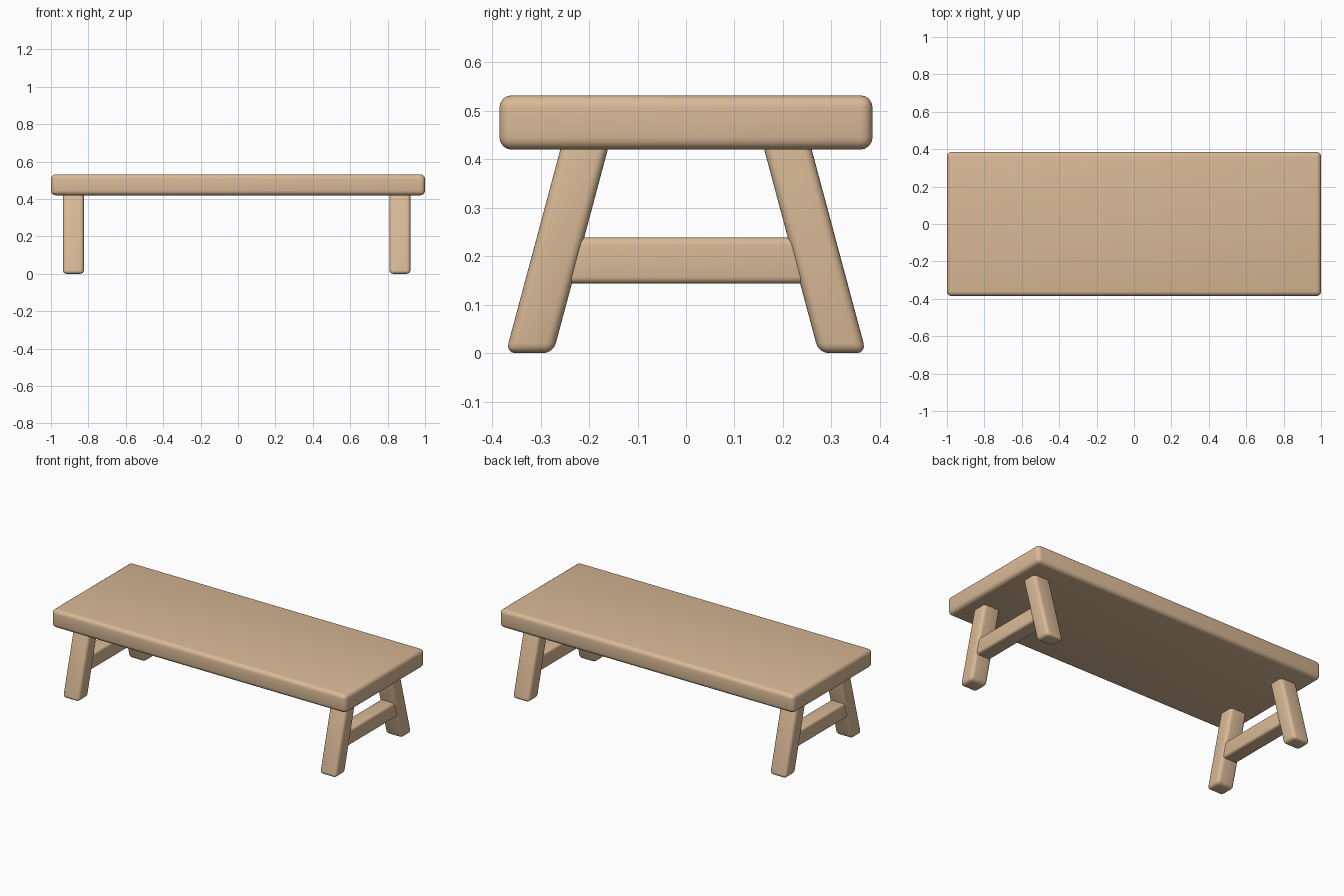
import bpy, bmesh, math
from mathutils import Matrix

if "Cube" in bpy.data.objects:
    bpy.data.objects.remove(bpy.data.objects["Cube"])

wood = bpy.data.materials.new("light wood")
wood.diffuse_color = (0.69, 0.485, 0.305, 1)
wood.use_nodes = True
wood.node_tree.nodes["Principled BSDF"].inputs["Base Color"].default_value = wood.diffuse_color


def rounded_box(name, centre, size, radius, slant=0.0):
    """Box with rounded edges; slant shifts y per unit of z."""
    bm = bmesh.new()
    bmesh.ops.create_cube(bm, size=1, matrix=Matrix.Diagonal((*size, 1)))
    bmesh.ops.bevel(bm, geom=bm.edges[:], offset=radius, segments=4,
                    profile=0.5, affect='EDGES')
    for v in bm.verts:
        v.co.y += slant * v.co.z
    mesh = bpy.data.meshes.new(name)
    bm.to_mesh(mesh)
    bm.free()
    mesh.materials.append(wood)
    ob = bpy.data.objects.new(name, mesh)
    ob.location = centre
    bpy.context.collection.objects.link(ob)
    bpy.ops.object.select_all(action='DESELECT')
    ob.select_set(True)
    bpy.context.view_layer.objects.active = ob
    bpy.ops.object.shade_smooth_by_angle(angle=math.radians(35))
    return ob


# Thick slab top
rounded_box("bench_top", (0, 0, 0.476), (2.0, 0.77, 0.112), 0.025)

# Splayed legs and a cross rail at each end
tilt = math.tan(math.radians(15))
leg_h = 0.45
for end, x in (("left", -0.88), ("right", 0.866)):
    for side, s in (("front", -1), ("back", 1)):
        y = s * (0.323 - tilt * leg_h / 2)
        rounded_box(f"{side}_{end}_leg", (x, y, leg_h / 2),
                    (0.112, 0.098, leg_h), 0.02, -s * tilt)
    rounded_box(f"{end}_cross_rail", (x, 0, 0.191), (0.095, 0.50, 0.095), 0.014)
